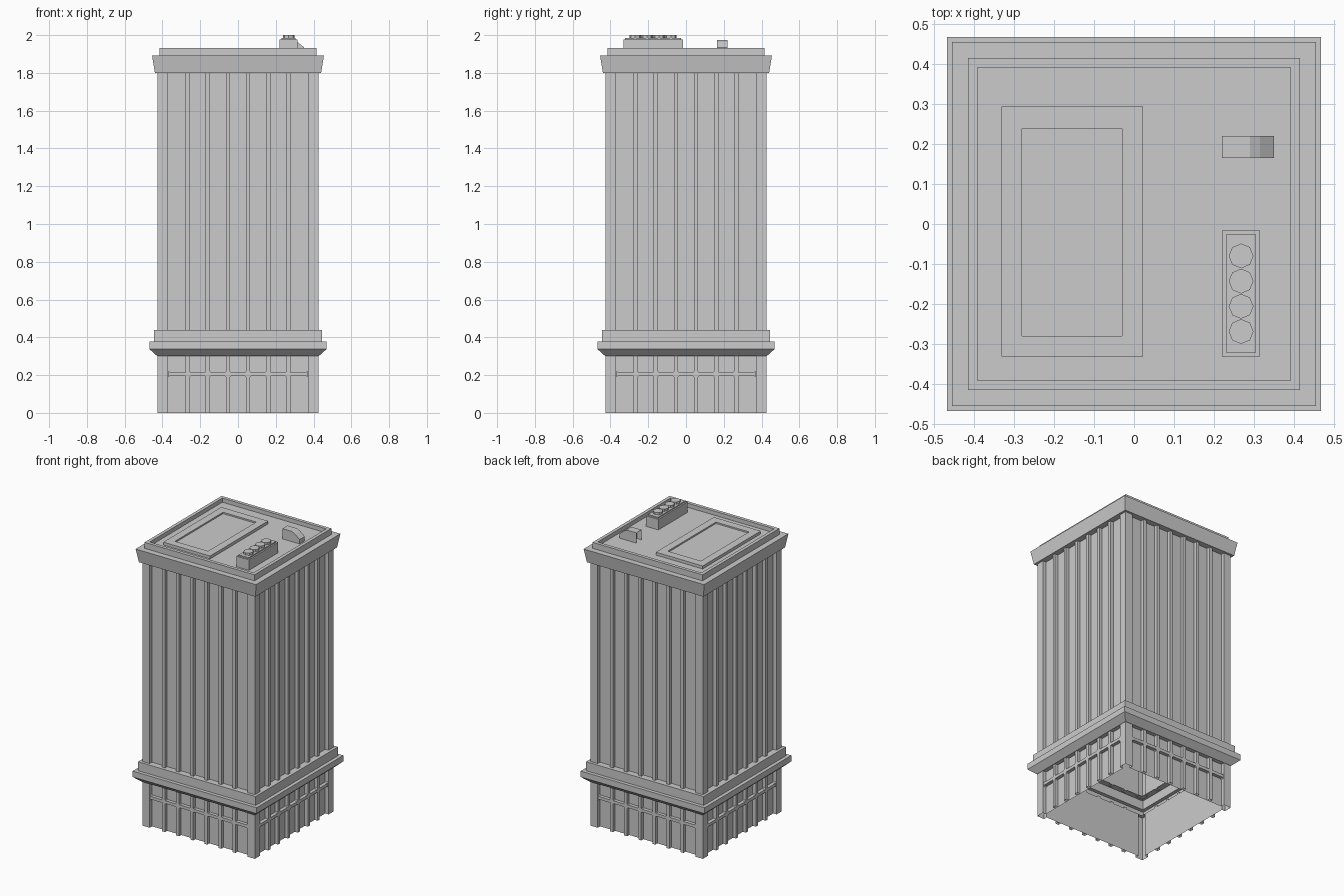
import bpy, bmesh
from math import cos, sin, pi
from mathutils import Matrix, Vector

if "Cube" in bpy.data.objects:
    bpy.data.objects.remove(bpy.data.objects["Cube"])

H, PIER, WALL = 0.425, 0.37, 0.40      # outer half width, corner pier start, recessed wall


def finish(name, bm):
    me = bpy.data.meshes.new(name)
    bm.to_mesh(me)
    bm.free()
    ob = bpy.data.objects.new(name, me)
    bpy.context.collection.objects.link(ob)
    return ob


def loft(bm, rings, top=False, bottom=False):
    """Skin counter-clockwise rings of 3D points."""
    vs = [[bm.verts.new(p) for p in r] for r in rings]
    n = len(rings[0])
    for a, b in zip(vs, vs[1:]):
        for i in range(n):
            j = (i + 1) % n
            bm.faces.new((a[i], a[j], b[j], b[i]))
    if top:
        bm.faces.new(vs[-1])
    if bottom:
        bm.faces.new(vs[0][::-1])


def rect(x0, x1, y0, y1, z):
    return [(x0, y0, z), (x1, y0, z), (x1, y1, z), (x0, y1, z)]


def square(h, z):
    return rect(-h, h, -h, h, z)


def stacked(name, rings, top=False):
    bm = bmesh.new()
    loft(bm, rings, top)
    return finish(name, bm)


def four_sides(bm):
    """Copy the front-side geometry round the other three sides."""
    src = bm.verts[:] + bm.edges[:] + bm.faces[:]
    for k in (1, 2, 3):
        new = bmesh.ops.duplicate(bm, geom=src)["geom"]
        bmesh.ops.rotate(bm, verts=[g for g in new if isinstance(g, bmesh.types.BMVert)],
                         cent=(0, 0, 0), matrix=Matrix.Rotation(k * pi / 2, 3, 'Z'))


# Wall plan: corner piers standing forward of recessed walls
side = [(-H, -H), (-PIER, -H), (-PIER, -WALL), (PIER, -WALL), (PIER, -H)]
plan = [Matrix.Rotation(k * pi / 2, 2) @ Vector(p) for k in range(4) for p in side]


def walls(name, z0, z1):
    stacked(name, [[(p.x, p.y, z) for p in plan] for z in (z0, z1)])


def pilasters(name, z0, z1):
    bm = bmesh.new()
    for k in range(6):
        x = (k - 2.5) * 0.1065
        loft(bm, [rect(x - 0.011, x + 0.011, -H + 0.002, -WALL, z) for z in (z0, z1)])
    four_sides(bm)
    finish(name, bm)


walls("base_walls", 0, 0.30)
walls("tower_walls", 0.435, 1.80)
pilasters("base_pilasters", 0, 0.31)
pilasters("tower_pilasters", 0.43, 1.81)

# Spandrels between the lower and upper base windows, with eased corners
bm = bmesh.new()
for k in range(7):
    cx, w, c = (k - 3) * 0.1065, 0.044, 0.007
    if k in (0, 6):
        w = 0.048
    prof = [(-w, 0.188), (c - w, 0.195), (w - c, 0.195), (w, 0.188),
            (w, 0.222), (w - c, 0.215), (c - w, 0.215), (-w, 0.222)]
    back, front = [[(cx + x, y, z) for x, z in prof] for y in (-WALL, -H + 0.002)]
    loft(bm, [back, front], top=True)
four_sides(bm)
finish("base_spandrels", bm)

# Lower cornice and upper crown with parapet and roof deck
stacked("lower_cornice", [square(h, z) for h, z in (
    (WALL, 0.30), (0.427, 0.30), (0.468, 0.337), (0.468, 0.377),
    (0.444, 0.377), (0.444, 0.438), (WALL, 0.438))])
stacked("crown_and_roof", [square(h, z) for h, z in (
    (WALL, 1.80), (0.44, 1.80), (0.455, 1.892), (0.415, 1.892),
    (0.415, 1.933), (0.392, 1.933), (0.392, 1.905))], top=True)

# Roof platform with sunken panel
stacked("roof_platform", [rect(-0.332, 0.022, -0.332, 0.294, 1.905),
                          rect(-0.332, 0.022, -0.332, 0.294, 1.925),
                          rect(-0.28, -0.03, -0.28, 0.239, 1.925),
                          rect(-0.28, -0.03, -0.28, 0.239, 1.915)], top=True)

# Cooling unit with a row of four fans
stacked("cooling_unit", [rect(0.22, 0.315, -0.332, -0.016, 1.905),
                         rect(0.22, 0.315, -0.332, -0.016, 1.977),
                         rect(0.23, 0.305, -0.322, -0.026, 1.977),
                         rect(0.23, 0.305, -0.322, -0.026, 1.985)], top=True)
bm = bmesh.new()
for k in range(4):
    cy = -0.08 - k * 0.063
    loft(bm, [[(0.268 + 0.031 * cos(i * pi / 4), cy + 0.031 * sin(i * pi / 4), z)
               for i in range(8)] for z in (1.98, 2.0)], top=True)
finish("cooling_fans", bm)

# Air duct: sloped back, hollow mouth facing -x
bm = bmesh.new()
prof = [(0.22, 1.905), (0.35, 1.905), (0.35, 1.935), (0.315, 1.963), (0.29, 1.975), (0.22, 1.975)]
rings = [[bm.verts.new((x, y, z)) for x, z in prof] for y in (0.22, 0.165)]
for i in range(5):
    bm.faces.new((rings[0][i], rings[0][i + 1], rings[1][i + 1], rings[1][i]))
bm.faces.new(rings[0][::-1])
bm.faces.new(rings[1])
mouth = bm.faces.new((rings[0][5], rings[0][0], rings[1][0], rings[1][5]))
bmesh.ops.recalc_face_normals(bm, faces=bm.faces[:])
bmesh.ops.inset_region(bm, faces=[mouth], thickness=0.006)
bmesh.ops.translate(bm, verts=mouth.verts[:], vec=(0.03, 0, 0))
finish("air_duct", bm)
